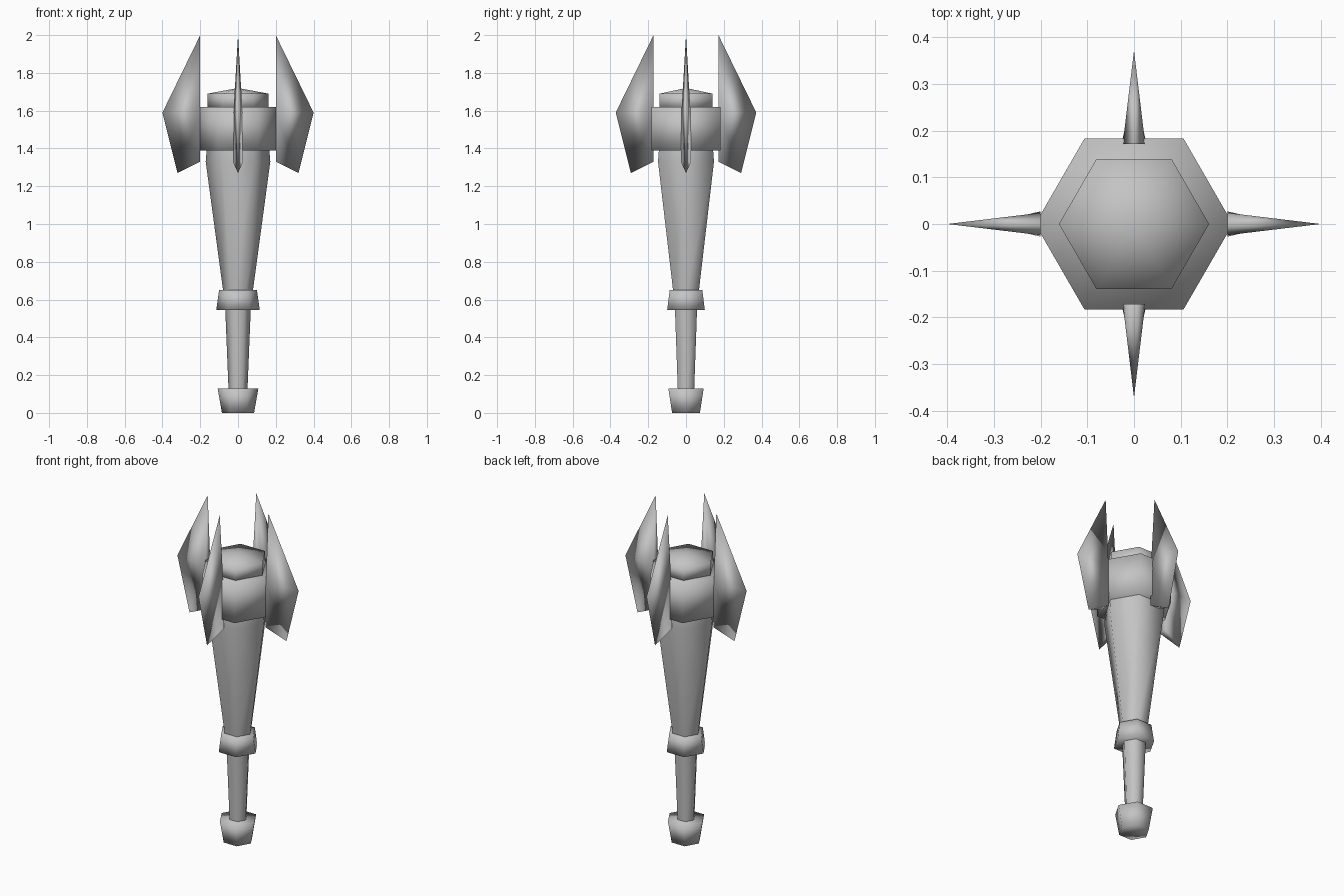
import bpy
import bmesh
from math import cos, sin, pi

default = bpy.data.objects.get("Cube")
if default:
    bpy.data.objects.remove(default)

steel = bpy.data.materials.new("grey steel")
steel.use_nodes = True
GREY = (0.55, 0.55, 0.55, 1)
steel.diffuse_color = GREY
steel.node_tree.nodes["Principled BSDF"].inputs["Base Color"].default_value = GREY


def finish(name, bm):
    """Turn a bmesh into a smooth, coloured object."""
    bmesh.ops.recalc_face_normals(bm, faces=bm.faces)
    for face in bm.faces:
        face.smooth = True
    mesh = bpy.data.meshes.new(name)
    bm.to_mesh(mesh)
    bm.free()
    mesh.materials.append(steel)
    obj = bpy.data.objects.new(name, mesh)
    bpy.context.collection.objects.link(obj)
    return obj


def hexagonal(name, profile, capped=True, apex=None):
    """Six-sided part from (radius, height) pairs, with optional caps or a peak."""
    bm = bmesh.new()
    rings = [[bm.verts.new((r * cos(i * pi / 3), r * sin(i * pi / 3), z))
              for i in range(6)] for r, z in profile]
    for low, high in zip(rings, rings[1:]):
        for i in range(6):
            j = (i + 1) % 6
            bm.faces.new((low[i], low[j], high[j], high[i]))
    if capped:
        bm.faces.new(rings[0])
        if apex is None:
            bm.faces.new(rings[-1])
    if apex is not None:
        tip = bm.verts.new((0, 0, apex))
        for i in range(6):
            bm.faces.new((rings[-1][i], rings[-1][(i + 1) % 6], tip))
    return finish(name, bm)


def blade(name, angle, root):
    """Wedge-shaped flange: wide at the root, sharp along the outer edge."""
    bm = bmesh.new()

    def point(out, side, z):
        d = root + out
        return bm.verts.new((d * cos(angle) - side * sin(angle),
                             d * sin(angle) + side * cos(angle), z))

    top = point(0, 0, 2.0)
    outer = point(0.2, 0, 1.59)
    toe = point(0.12, 0, 1.27)
    mid = [point(0, s * 0.024, 1.59) for s in (-1, 1)]
    base = [point(0, s * 0.027, 1.33) for s in (-1, 1)]
    for m, b in zip(mid, base):
        bm.faces.new((top, m, outer))
        bm.faces.new((m, b, toe, outer))
    bm.faces.new((base[0], base[1], toe))
    bm.faces.new((top, mid[0], mid[1]))
    bm.faces.new((mid[0], base[0], base[1], mid[1]))
    return finish(name, bm)


# Handle, from the pommel up
hexagonal("pommel", [(0.085, 0), (0.108, 0.13)])
hexagonal("grip", [(0.05, 0.12), (0.068, 0.56)], capped=False)
hexagonal("collar", [(0.115, 0.545), (0.1, 0.65)])
hexagonal("shaft", [(0.078, 0.64), (0.171, 1.33), (0.165, 1.4)], capped=False)

# Head with a low peaked cap
hexagonal("head_ring", [(0.212, 1.39), (0.212, 1.62)])
hexagonal("head_cap", [(0.161, 1.61), (0.161, 1.69)], apex=1.72)

# Four flanges; the front and back ones sit closer in, on the flats
for i, side in enumerate(("left", "back", "right", "front")):
    blade(side + "_blade", i * pi / 2, 0.172 if i % 2 else 0.2)
